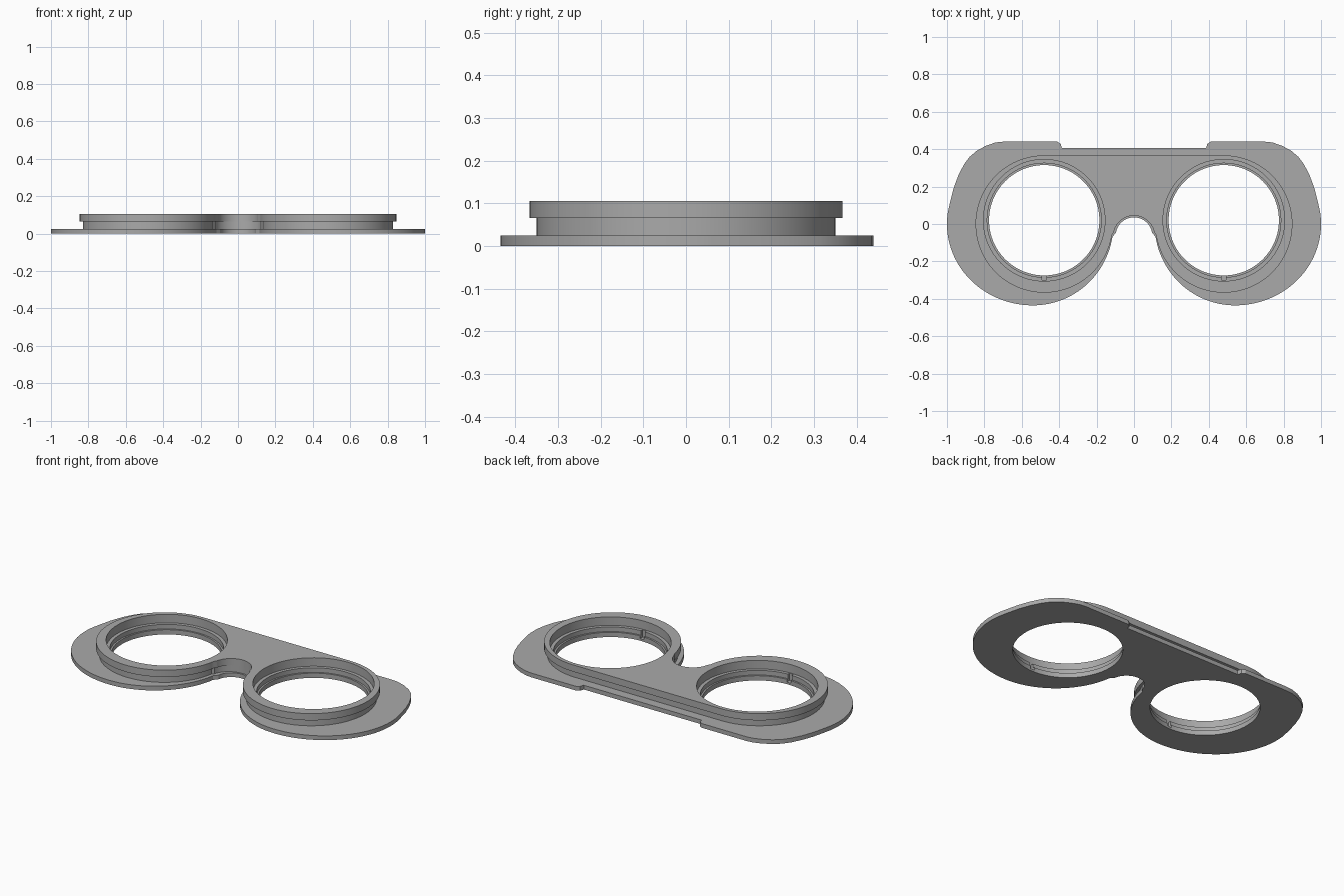
import bpy, bmesh
from math import sin, cos, radians, pi

cube = bpy.data.objects.get("Cube")
if cube:
    bpy.data.objects.remove(cube)

grey = bpy.data.materials.new("matte grey")
grey.use_nodes = True
colour = (0.4, 0.4, 0.4, 1)
grey.diffuse_color = colour
grey.node_tree.nodes["Principled BSDF"].inputs["Base Color"].default_value = colour

LENS_X, HOLE_Y = 0.48, 0.02


def arc(cx, cy, rx, ry, start, end, steps):
    """Points along an elliptical arc, angles in degrees."""
    angles = [radians(start + (end - start) * i / steps) for i in range(steps + 1)]
    return [(cx + rx * cos(a), cy + ry * sin(a)) for a in angles]


def prism(name, outline, z0, z1):
    """Solid with a flat outline between two heights."""
    bm = bmesh.new()
    face = bm.faces.new([bm.verts.new((x, y, z0)) for x, y in outline])
    top = bmesh.ops.extrude_face_region(bm, geom=[face])["geom"]
    verts = [v for v in top if isinstance(v, bmesh.types.BMVert)]
    bmesh.ops.translate(bm, verts=verts, vec=(0, 0, z1 - z0))
    bmesh.ops.recalc_face_normals(bm, faces=bm.faces)
    mesh = bpy.data.meshes.new(name)
    bm.to_mesh(mesh)
    bm.free()
    mesh.materials.append(grey)
    obj = bpy.data.objects.new(name, mesh)
    bpy.context.collection.objects.link(obj)
    return obj


def mirrored(half):
    """Close a right-half outline that starts and ends on the centre line."""
    return half + [(-x, y) for x, y in reversed(half[1:-1])]


def combine(target, other, operation):
    mod = target.modifiers.new("join", "BOOLEAN")
    mod.operation, mod.solver, mod.object = operation, "EXACT", other
    bpy.context.view_layer.objects.active = target
    bpy.ops.object.modifier_apply(modifier=mod.name)
    bpy.data.objects.remove(other)


def body_half(radius, arch):
    """Lens circle joined to the bridge, with the nose arch below."""
    half = [(0, radius)] + arc(LENS_X, 0, radius, radius, 90, -171, 88)
    return half + arc(0, -0.065, arch, 0.11, 10, 90, 24)


# Base plate: brow tabs, rounded sides and nose notch
brow = [(0, 0.405), (0.385, 0.405), (0.392, 0.428), (0.41, 0.44), (0.70, 0.44),
        (0.74, 0.436), (0.79, 0.419), (0.84, 0.392), (0.88, 0.358),
        (0.91, 0.317), (0.94, 0.258), (0.965, 0.19), (0.985, 0.11)]
side = arc(0.54, 0, 0.46, 0.435, 8, -90, 40)
inner = arc(0.54, 0, 0.43, 0.435, -93, -171, 30)
notch = arc(0, -0.06, 0.097, 0.095, 8, 90, 24)
frame = prism("lens_frame", mirrored(brow + side + inner + notch), 0, 0.025)

# Narrow waist and wider upper rim
combine(frame, prism("waist", mirrored(body_half(0.35, 0.125)), 0.01, 0.085), "UNION")
combine(frame, prism("upper_rim", mirrored(body_half(0.367, 0.11)), 0.065, 0.105), "UNION")

# Stepped lens openings and small locating slots
for sx in (-1, 1):
    x = sx * LENS_X
    for radius, floor in ((0.295, -0.05), (0.305, 0.028), (0.325, 0.055)):
        circle = arc(x, HOLE_Y, radius, radius, 0, 360, 96)[:-1]
        combine(frame, prism("lens_cutter", circle, floor, 0.2), "DIFFERENCE")
    slot = [(x - 0.013, -0.3), (x + 0.013, -0.3), (x + 0.013, -0.25), (x - 0.013, -0.25)]
    combine(frame, prism("slot_cutter", slot, 0.012, 0.2), "DIFFERENCE")

# Smooth curved walls, crisp edges
bpy.ops.object.select_all(action="DESELECT")
frame.select_set(True)
bpy.context.view_layer.objects.active = frame
bpy.ops.object.shade_smooth_by_angle(angle=pi / 6)
